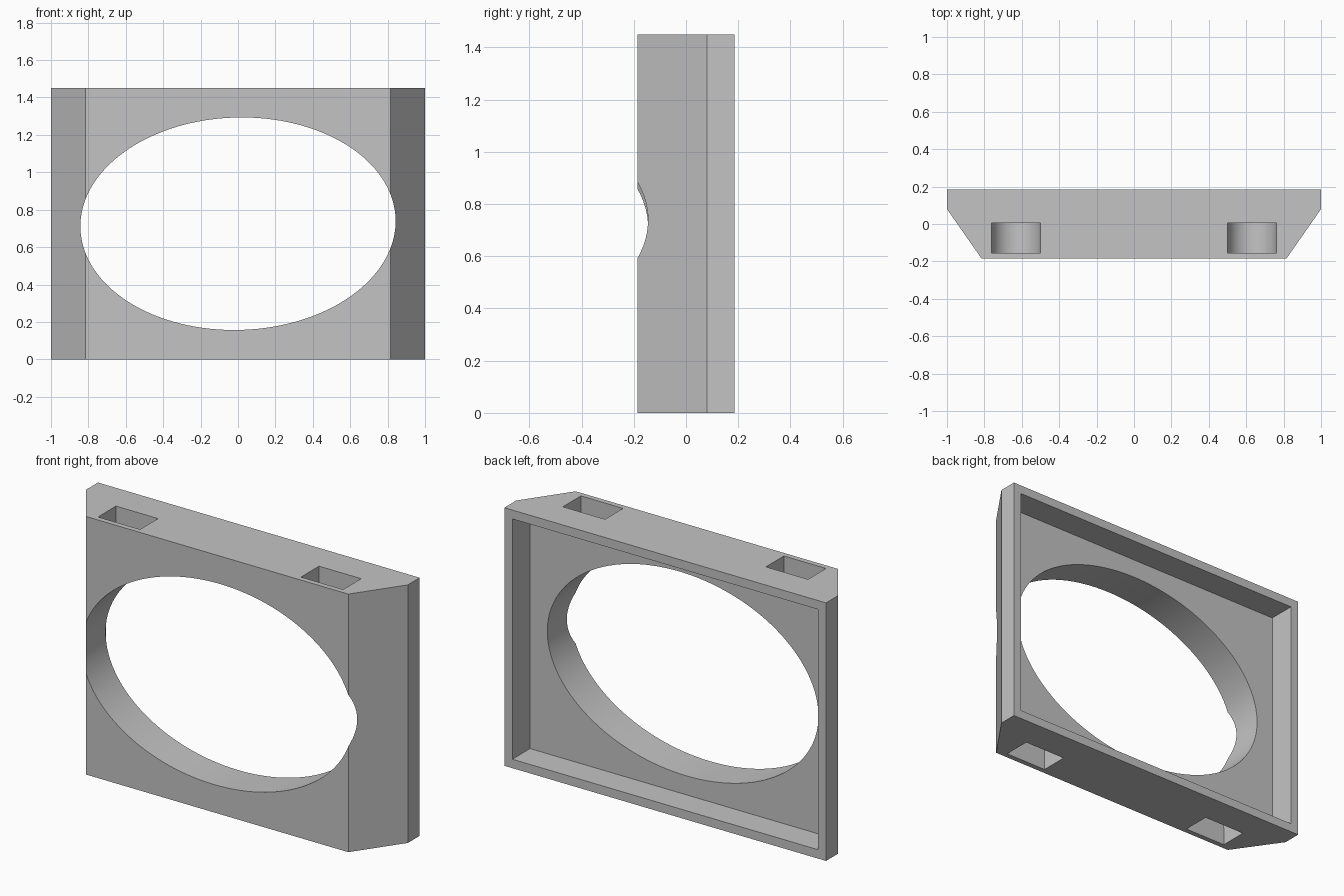
import bpy
import bmesh
from math import sin, cos, pi, radians
from mathutils import Matrix, Vector

cube = bpy.data.objects.get("Cube")
if cube:
    bpy.data.objects.remove(cube, do_unlink=True)

HEIGHT = 1.45
FRONT, BACK = -0.185, 0.185
MID = HEIGHT / 2

grey = bpy.data.materials.new("plain grey")
grey.use_nodes = True
grey.diffuse_color = (0.55, 0.55, 0.55, 1)
grey.node_tree.nodes["Principled BSDF"].inputs["Base Color"].default_value = (0.55, 0.55, 0.55, 1)


def prism(name, points, direction):
    """Extrude a closed planar outline along a direction."""
    bm = bmesh.new()
    face = bm.faces.new([bm.verts.new(p) for p in points])
    result = bmesh.ops.extrude_face_region(bm, geom=[face])
    moved = [v for v in result["geom"] if isinstance(v, bmesh.types.BMVert)]
    bmesh.ops.translate(bm, verts=moved, vec=direction)
    bmesh.ops.recalc_face_normals(bm, faces=bm.faces)
    mesh = bpy.data.meshes.new(name)
    bm.to_mesh(mesh)
    bm.free()
    mesh.materials.append(grey)
    obj = bpy.data.objects.new(name, mesh)
    bpy.context.collection.objects.link(obj)
    return obj


# Frame body: plan outline with slanted front corners
half = [(0.815, FRONT), (1, 0.08), (1, BACK)]
outline = half + [(-x, y) for x, y in reversed(half)]
frame = prism("frame", [(x, y, 0) for x, y in outline], (0, 0, HEIGHT))

# Oval opening, tilted very slightly
tilt = Matrix.Rotation(radians(-1.7), 3, "Y")
oval = []
for i in range(128):
    a = 2 * pi * i / 128
    p = tilt @ Vector((0.843 * cos(a), 0, 0.568 * sin(a)))
    oval.append((p.x, -0.4, p.z + MID))
cutters = [prism("oval_cutter", oval, (0, 0.8, 0))]

# Shallow rectangular recess in the back
rim = 0.05
recess = [(sx * (1 - rim), 0.028, MID + sz * (MID - rim))
          for sx, sz in ((-1, -1), (1, -1), (1, 1), (-1, 1))]
cutters.append(prism("recess_cutter", recess, (0, 0.3, 0)))

# Strap slots in the top and bottom edges, with rounded ends
radius, straight = 0.131, 0.1
for side in (-1, 1):
    for end in (-1, 1):
        shape = [(radius, -0.1), (-radius, -0.1)]
        for i in range(33):
            a = pi * i / 32
            shape.append((-radius * cos(a), straight + radius * sin(a)))
        points = [(side * 0.631 + x, -0.155, MID + end * (MID - d)) for x, d in shape]
        cutters.append(prism("slot_cutter", points, (0, 0.16, 0)))

for cutter in cutters:
    cutter.hide_render = True
    mod = frame.modifiers.new(cutter.name, "BOOLEAN")
    mod.operation = "DIFFERENCE"
    mod.solver = "EXACT"
    mod.object = cutter

# Bake the cuts and discard the helpers
bpy.context.view_layer.update()
graph = bpy.context.evaluated_depsgraph_get()
baked = bpy.data.meshes.new_from_object(frame.evaluated_get(graph))
frame.modifiers.clear()
frame.data = baked
for cutter in cutters:
    bpy.data.objects.remove(cutter, do_unlink=True)

# Smooth curved walls, sharp edges elsewhere
for obj in bpy.context.selected_objects:
    obj.select_set(False)
frame.select_set(True)
bpy.context.view_layer.objects.active = frame
bpy.ops.object.shade_smooth_by_angle(angle=radians(25))
